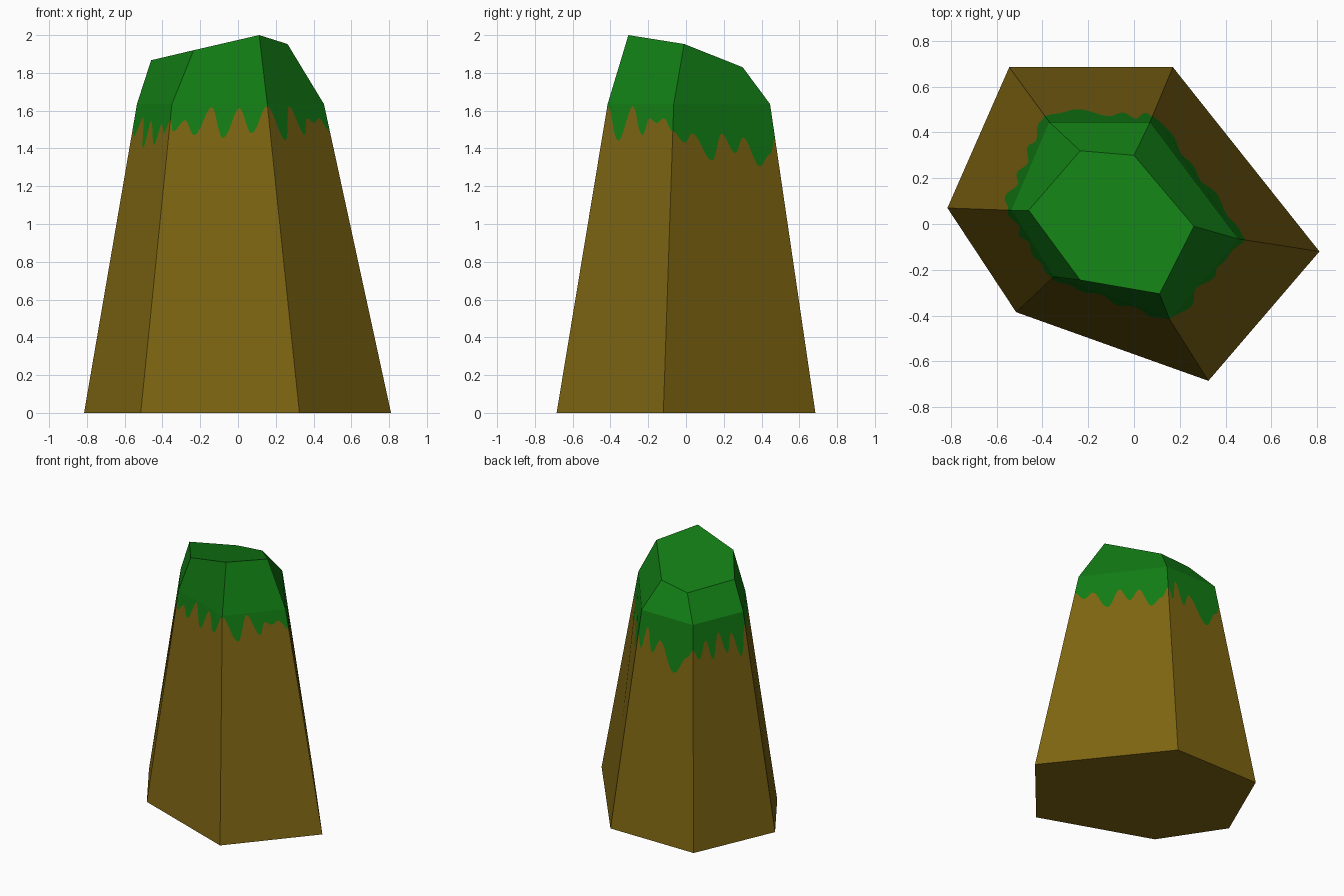
import bpy, bmesh, math
from mathutils import Vector

if "Cube" in bpy.data.objects:
    bpy.data.objects.remove(bpy.data.objects["Cube"])


def material(name, rgb):
    m = bpy.data.materials.new(name)
    m.diffuse_color = (*rgb, 1)
    m.use_nodes = True
    m.node_tree.nodes["Principled BSDF"].inputs["Base Color"].default_value = m.diffuse_color
    return m


# Three six-sided rings, counter-clockwise from the left corner
base = [(-.815, .07, 0), (-.515, -.385, 0), (.325, -.685, 0),
        (.81, -.12, 0), (.17, .685, 0), (-.545, .685, 0)]
shoulder = [(-.535, .06, 1.635), (-.35, -.23, 1.635), (.155, -.415, 1.635),
            (.455, -.065, 1.635), (.07, .445, 1.635), (-.37, .445, 1.635)]
crown = [(-.46, .06, 1.867), (-.235, -.245, 1.92), (.112, -.305, 2.0),
         (.262, -.01, 1.953), (0, .30, 1.83), (-.235, .32, 1.80)]

# Moss edge height where it crosses each corner, and (fraction, height) between
corner_z = [1.54, 1.55, 1.625, 1.49, 1.45, 1.45]
drips = [
    [(.06, 1.46), (.24, 1.565), (.36, 1.40), (.47, 1.545), (.64, 1.42), (.78, 1.53), (.86, 1.48)],
    [(.04, 1.49), (.15, 1.55), (.25, 1.47), (.42, 1.62), (.53, 1.455), (.71, 1.615), (.81, 1.48)],
    [(.24, 1.44), (.38, 1.625), (.57, 1.47), (.65, 1.56), (.76, 1.535), (.86, 1.56)],
    [(.12, 1.43), (.19, 1.48), (.38, 1.335), (.48, 1.48), (.60, 1.375), (.69, 1.46), (.82, 1.305), (.93, 1.37)],
    [(.08, 1.36), (.15, 1.53), (.28, 1.35), (.40, 1.455), (.67, 1.25), (.90, 1.39)],
    [(.12, 1.375), (.24, 1.50), (.36, 1.35), (.48, 1.535), (.62, 1.37), (.72, 1.51), (.86, 1.32)],
]


def wavy(points, steps=6):
    """Rounded curve through the points, without the two end points."""
    out = []
    for (u0, z0), (u1, z1) in zip(points, points[1:]):
        for k in range(steps):
            f = k / steps
            out.append((u0 + (u1 - u0) * f, z0 + (z1 - z0) * (1 - math.cos(math.pi * f)) / 2))
    return out[1:]


bm = bmesh.new()
rings = [[bm.verts.new(p) for p in ring] for ring in (base, shoulder, crown)]
low, mid, top = rings


def on_wall(i, u, z):
    """Point on wall i at fraction u along it and height z."""
    j, t = (i + 1) % 6, z / 1.635
    left = Vector(base[i]).lerp(Vector(shoulder[i]), t)
    right = Vector(base[j]).lerp(Vector(shoulder[j]), t)
    return left.lerp(right, u)


def face(verts, mat):
    bm.faces.new(verts).material_index = mat


# Walls: wood below the dripping edge, moss above it
edge = [bm.verts.new(on_wall(i, 0, corner_z[i])) for i in range(6)]
for i in range(6):
    j = (i + 1) % 6
    curve = wavy([(0, corner_z[i])] + drips[i] + [(1, corner_z[j])])
    line = [edge[i]] + [bm.verts.new(on_wall(i, u, z)) for u, z in curve] + [edge[j]]
    face([low[i], low[j]] + line[::-1], 0)
    face(line + [mid[j], mid[i]], 1)
    face([mid[i], mid[j], top[j], top[i]], 1)

# Sloping mossy crown and flat underside
face(top, 1)
face(low[::-1], 0)

mesh = bpy.data.meshes.new("mossy_pillar")
bm.to_mesh(mesh)
bm.free()
mesh.materials.append(material("earth brown", (.205, .128, .006)))
mesh.materials.append(material("moss green", (.006, .205, .007)))
pillar = bpy.data.objects.new("mossy_pillar", mesh)
bpy.context.collection.objects.link(pillar)
